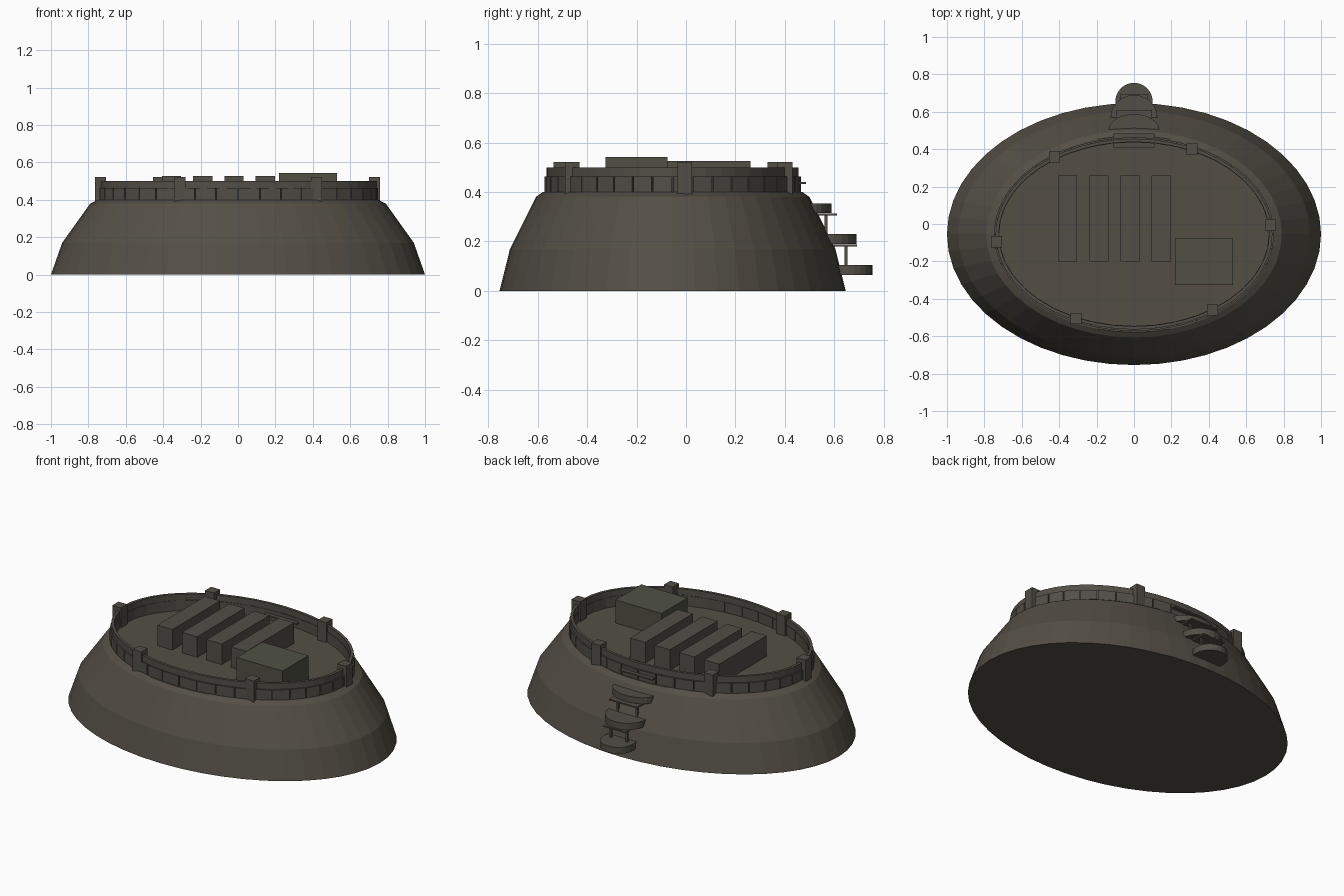
import bpy, bmesh, math
from mathutils import Matrix, Vector

if "Cube" in bpy.data.objects:
    bpy.data.objects.remove(bpy.data.objects["Cube"])

CY = -0.054           # centre of the oval plateau in y
RATIO = 0.7           # oval depth / width


def material(name, rgb):
    m = bpy.data.materials.new(name)
    m.diffuse_color = (*rgb, 1)
    m.use_nodes = True
    m.node_tree.nodes["Principled BSDF"].inputs["Base Color"].default_value = m.diffuse_color
    return m


EARTH = material("earth brown", (0.088, 0.078, 0.060))
STONE = material("stone brown", (0.084, 0.077, 0.062))
GREEN = material("moss grey", (0.080, 0.081, 0.058))


def finish(name, bm, mat):
    bmesh.ops.recalc_face_normals(bm, faces=bm.faces)
    me = bpy.data.meshes.new(name)
    bm.to_mesh(me)
    bm.free()
    me.materials.append(mat)
    ob = bpy.data.objects.new(name, me)
    bpy.context.collection.objects.link(ob)
    return ob


def add_box(bm, lo, hi, angle=0):
    lo, hi = Vector(lo), Vector(hi)
    s = hi - lo
    m = (Matrix.Translation((lo + hi) / 2) @ Matrix.Rotation(angle, 4, 'Z')
         @ Matrix.Diagonal((s.x, s.y, s.z, 1)))
    bmesh.ops.create_cube(bm, size=1, matrix=m)


def box(name, lo, hi, mat):
    bm = bmesh.new()
    add_box(bm, lo, hi)
    return finish(name, bm, mat)


def oval_loops(bm, rings, n, cy=CY):
    """rings of (rx, ry, z) joined by quads"""
    loops = [[bm.verts.new((rx * math.cos(2 * math.pi * i / n),
                            cy + ry * math.sin(2 * math.pi * i / n), z))
              for i in range(n)] for rx, ry, z in rings]
    for a, b in zip(loops, loops[1:]):
        for i in range(n):
            j = (i + 1) % n
            bm.faces.new((a[i], a[j], b[j], b[i]))
    return loops


# sloped mound with flat top
bm = bmesh.new()
L = oval_loops(bm, [(r, r * RATIO, z) for r, z in
                    ((1, 0), (0.94, 0.17), (0.79, 0.38), (0.75, 0.40))], 48)
bm.faces.new(L[0])
bm.faces.new(L[-1])
finish("mound", bm, EARTH)

# continuous parapet wall
WX, WY = 0.733, 0.503
bm = bmesh.new()
rings = [(WX + d, WY + d, z) for d, z in
         ((0.007, 0.39), (0.007, 0.50), (-0.010, 0.50), (-0.010, 0.39), (0.007, 0.39))]
oval_loops(bm, rings, 48)
bmesh.ops.remove_doubles(bm, verts=bm.verts, dist=1e-5)
finish("parapet_wall", bm, STONE)

# stone blocks along the foot of the wall
bm = bmesh.new()
N = 40
for i in range(N):
    t = 2 * math.pi * (i + 0.5) / N
    c = Vector((WX * math.cos(t), CY + WY * math.sin(t), 0.428))
    tan = Vector((-WX * math.sin(t), WY * math.cos(t), 0))
    half = Vector((tan.length * math.pi / N * 0.97, 0.014, 0.034))
    add_box(bm, c - half, c + half, math.atan2(tan.y, tan.x))
finish("wall_blocks", bm, STONE)

# square posts
bm = bmesh.new()
for x, y in ((-0.735, -0.095), (-0.425, 0.36), (0.31, 0.40),
             (0.73, -0.005), (0.42, -0.46), (-0.31, -0.505)):
    add_box(bm, (x - 0.03, y - 0.03, 0.39), (x + 0.03, y + 0.03, 0.522))
finish("wall_posts", bm, STONE)

# row of four long beds and one larger block, each with a cap plate
for i in range(4):
    x = -0.407 + i * 0.167
    box("long_bed", (x, -0.2, 0.395), (x + 0.103, 0.26, 0.518), STONE)
    box("long_bed_cap", (x, -0.2, 0.518), (x + 0.103, 0.26, 0.526), STONE)
box("large_block", (0.218, -0.325, 0.395), (0.53, -0.075, 0.534), GREEN)
box("large_block_cap", (0.218, -0.325, 0.534), (0.53, -0.075, 0.542), GREEN)

# cascade of rounded basins down the back slope
for rx, ry, cy, z0, z1 in ((0.10, 0.10, 0.655, 0.065, 0.105),
                           (0.125, 0.12, 0.57, 0.19, 0.23),
                           (0.135, 0.085, 0.503, 0.315, 0.353)):
    bm = bmesh.new()
    L = oval_loops(bm, [(rx, ry, z0), (rx, ry, z1)], 24, cy)
    bm.faces.new(L[0])
    bm.faces.new(L[1])
    finish("cascade_basin", bm, STONE)

# thin spill plates below the basins and at the wall
for w, y0, y1, z in ((0.075, 0.585, 0.692, 0.183),
                     (0.095, 0.50, 0.61, 0.309),
                     (0.11, 0.41, 0.485, 0.436)):
    box("spill_plate", (-w, y0, z - 0.004), (w, y1, z + 0.004), STONE)

# slim supports between the levels
bm = bmesh.new()
for s in (-1, 1):
    for x, y, z0, z1 in ((0.055, 0.648, 0.10, 0.185), (0.065, 0.566, 0.225, 0.311)):
        add_box(bm, (s * x - 0.006, y - 0.006, z0), (s * x + 0.006, y + 0.006, z1))
finish("cascade_supports", bm, STONE)
